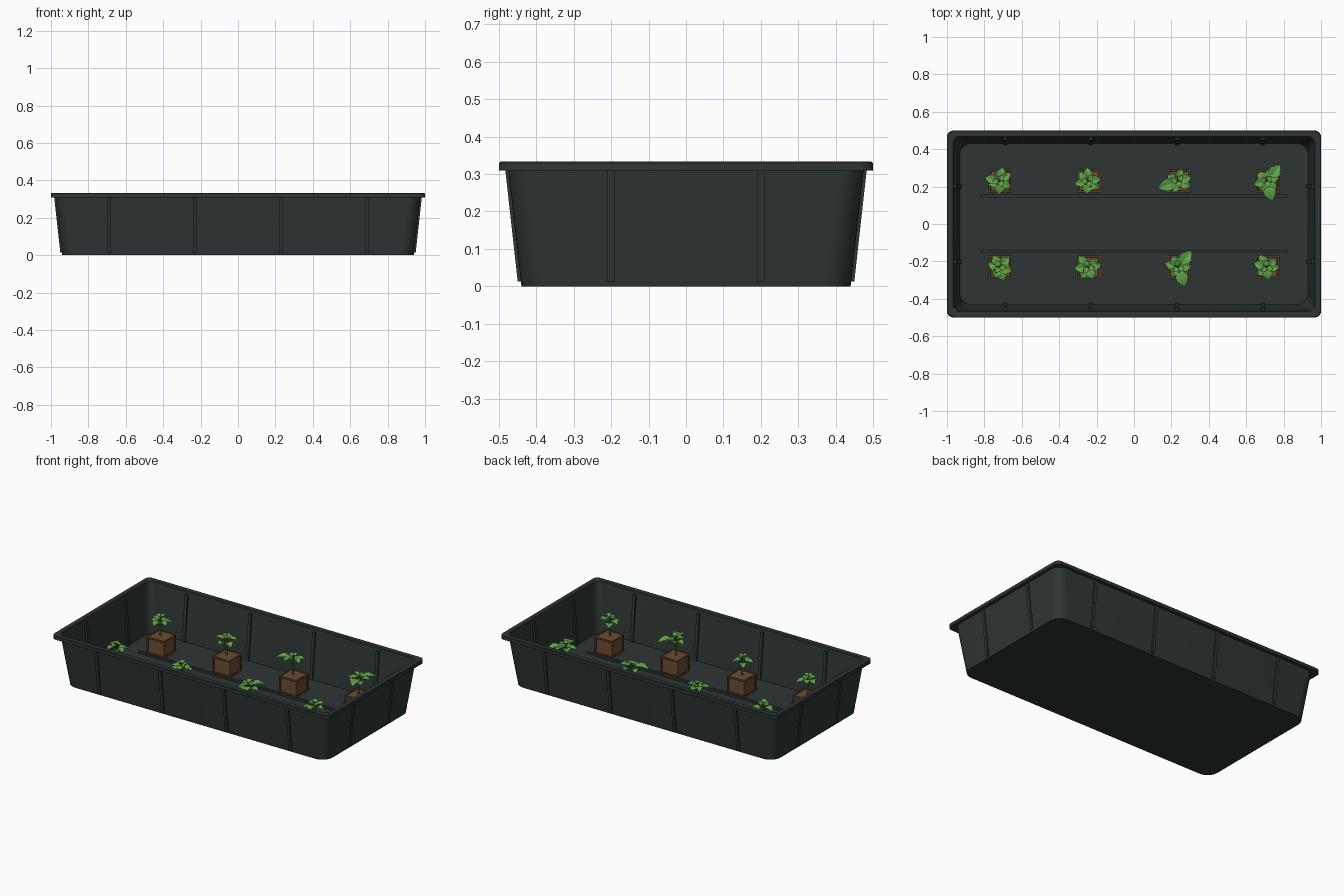
import bpy
import bmesh
import math
import random
from mathutils import Vector, Matrix

cube = bpy.data.objects.get("Cube")
if cube:
    bpy.data.objects.remove(cube, do_unlink=True)


def material(name, rgb):
    m = bpy.data.materials.new(name)
    m.use_nodes = True
    m.diffuse_color = (*rgb, 1)
    m.node_tree.nodes["Principled BSDF"].inputs["Base Color"].default_value = (*rgb, 1)
    return m


PLASTIC = material("dark plastic", (0.027, 0.036, 0.035))
SOIL = material("brown plug", (0.15, 0.072, 0.033))
SOIL_DARK = material("dark brown groove", (0.07, 0.032, 0.015))
LEAF = material("leaf green", (0.115, 0.36, 0.065))
STEM = material("stem green", (0.09, 0.25, 0.045))


def finish(name, bm, mats, smooth=False, fix=True):
    if fix:
        bmesh.ops.recalc_face_normals(bm, faces=bm.faces)
    mesh = bpy.data.meshes.new(name)
    bm.to_mesh(mesh)
    bm.free()
    for m in mats:
        mesh.materials.append(m)
    ob = bpy.data.objects.new(name, mesh)
    bpy.context.collection.objects.link(ob)
    if smooth:
        bpy.ops.object.select_all(action='DESELECT')
        ob.select_set(True)
        bpy.context.view_layer.objects.active = ob
        bpy.ops.object.shade_smooth_by_angle(angle=math.radians(30))
    return ob


def rounded_ring(bm, hx, hy, r, z, steps=8):
    ring = []
    for corner, (sx, sy) in enumerate([(1, 1), (-1, 1), (-1, -1), (1, -1)]):
        for i in range(steps + 1):
            a = math.pi / 2 * (corner + i / steps)
            ring.append(bm.verts.new((sx * (hx - r) + r * math.cos(a),
                                      sy * (hy - r) + r * math.sin(a), z)))
    return ring


def box(bm, size, centre):
    m = Matrix.Translation(centre) @ Matrix.Diagonal((*size, 1))
    return bmesh.ops.create_cube(bm, size=1, matrix=m)


# Tray shell: outer wall, overhanging rim, inner wall and floor (inset, radius, height)
bm = bmesh.new()
profile = [(0.06, 0.075, 0), (0.025, 0.06, 0.312), (0.0, 0.035, 0.309),
           (0.0, 0.035, 0.329), (0.004, 0.033, 0.333), (0.031, 0.035, 0.333),
           (0.036, 0.036, 0.328), (0.069, 0.06, 0.015)]
rings = [rounded_ring(bm, 1 - d, 0.5 - d, r, z) for d, r, z in profile]
for a, b in zip(rings, rings[1:]):
    for i in range(len(a)):
        j = (i + 1) % len(a)
        bm.faces.new((a[i], a[j], b[j], b[i]))
bm.faces.new(rings[0])
bm.faces.new(rings[-1])
finish("tray", bm, [PLASTIC], smooth=True)


# Ribs: sloped strips standing out on both sides of the wall (inset, height)
def rib(bm, position, angle, half_length):
    section = [(0.05, 0.013), (0.017, 0.311), (0.05, 0.311), (0.079, 0.013)]
    turn = Matrix.Rotation(angle, 3, 'Z')
    sides = [[bm.verts.new(turn @ Vector((position + s * 0.01, half_length - d, z)))
              for d, z in section] for s in (-1, 1)]
    for f in sides:
        bm.faces.new(f)
    for i in range(4):
        j = (i + 1) % 4
        bm.faces.new((sides[0][i], sides[0][j], sides[1][j], sides[1][i]))


bm = bmesh.new()
for half_turn in (0, math.pi):
    for x in (-0.69, -0.23, 0.23, 0.69):
        rib(bm, x, half_turn, 0.5)
    for y in (-0.2, 0.2):
        rib(bm, y, half_turn + math.pi / 2, 1.0)
finish("wall_ribs", bm, [PLASTIC])

# Floor rails
bm = bmesh.new()
for y in (-0.147, 0.15):
    box(bm, (1.64, 0.016, 0.014), (0, y, 0.021))
finish("floor_rails", bm, [PLASTIC])


# Plug: soil cube with a dark groove framing each face
def plug(name, x, y):
    bm = bmesh.new()
    box(bm, (0.125, 0.125, 0.113), (x, y, 0.0715))
    faces = list(bm.faces)
    bmesh.ops.inset_individual(bm, faces=faces, thickness=0.012)
    groove = bmesh.ops.inset_individual(bm, faces=faces, thickness=0.005, depth=-0.003)
    for f in groove["faces"]:
        f.material_index = 1
    finish(name, bm, [SOIL, SOIL_DARK])


# Leaf: folded, toothed blade that rises and then droops to a point
def leaf(bm, turn, start, length, width, lift):
    rows = []
    count = 8
    for i in range(count + 1):
        t = i / count
        w = width * math.sin(math.pi * (0.06 + 0.94 * t) ** 0.75)
        if i % 2:
            w *= 0.86
        z = lift * t - 0.45 * length * t * t
        rows.append([bm.verts.new(turn @ Vector((length * t, s * w, z + abs(s) * w * 0.3)) + start)
                     for s in (-1, 0, 1)])
    for a, b in zip(rows, rows[1:]):
        for k in (0, 1):
            bm.faces.new((a[k], b[k], b[k + 1], a[k + 1]))


def stalk(bm, a, b, radius):
    axis = b - a
    m = Matrix.Translation((a + b) / 2) @ axis.to_track_quat('Z', 'Y').to_matrix().to_4x4()
    made = bmesh.ops.create_cone(bm, cap_ends=True, segments=6, radius1=radius,
                                 radius2=radius * 0.7, depth=axis.length, matrix=m)
    for v in made["verts"]:
        for f in v.link_faces:
            f.material_index = 1


# Seedling: a stem, an outer whorl of leaves and a small upper whorl
def seedling(name, x, y, seed, long_directions):
    rng = random.Random(seed)
    bm = bmesh.new()
    base = Vector((x - 0.005, y, 0.125))
    crown = base + Vector((0, 0, 0.055))
    stalk(bm, base, crown, 0.006)
    whorl = [(2 * math.pi * i / 6 + rng.uniform(-0.3, 0.3) + seed, 0.018,
              rng.uniform(0.045, 0.062), rng.uniform(0.024, 0.03),
              rng.uniform(0.03, 0.055)) for i in range(6)]
    whorl += [(2 * math.pi * i / 3 + seed * 2, 0.004, 0.034, 0.018, 0.068) for i in range(3)]
    whorl += [(math.radians(d), 0.03, 0.085, 0.036, 0.055) for d in long_directions]
    for angle, reach, length, width, rise in whorl:
        turn = Matrix.Rotation(angle, 3, 'Z')
        start = crown + turn @ Vector((reach, 0, rise))
        stalk(bm, crown, start, 0.003)
        leaf(bm, turn, start, length, width, rng.uniform(0.012, 0.028))
    finish(name, bm, [LEAF, STEM], fix=False)


# Two rows of plugs with seedlings; a few have extra long leaves (degrees)
long_leaves = {("front", 3): [-70, 50], ("back", 4): [-75, 50], ("back", 3): [200]}
for row, y in (("front", -0.23), ("back", 0.23)):
    for n, x in enumerate((-0.715, -0.24, 0.24, 0.715), 1):
        plug(f"{row}_plug_{n}", x, y)
        seedling(f"{row}_seedling_{n}", x, y, n + (10 if row == "back" else 0),
                 long_leaves.get((row, n), []))
